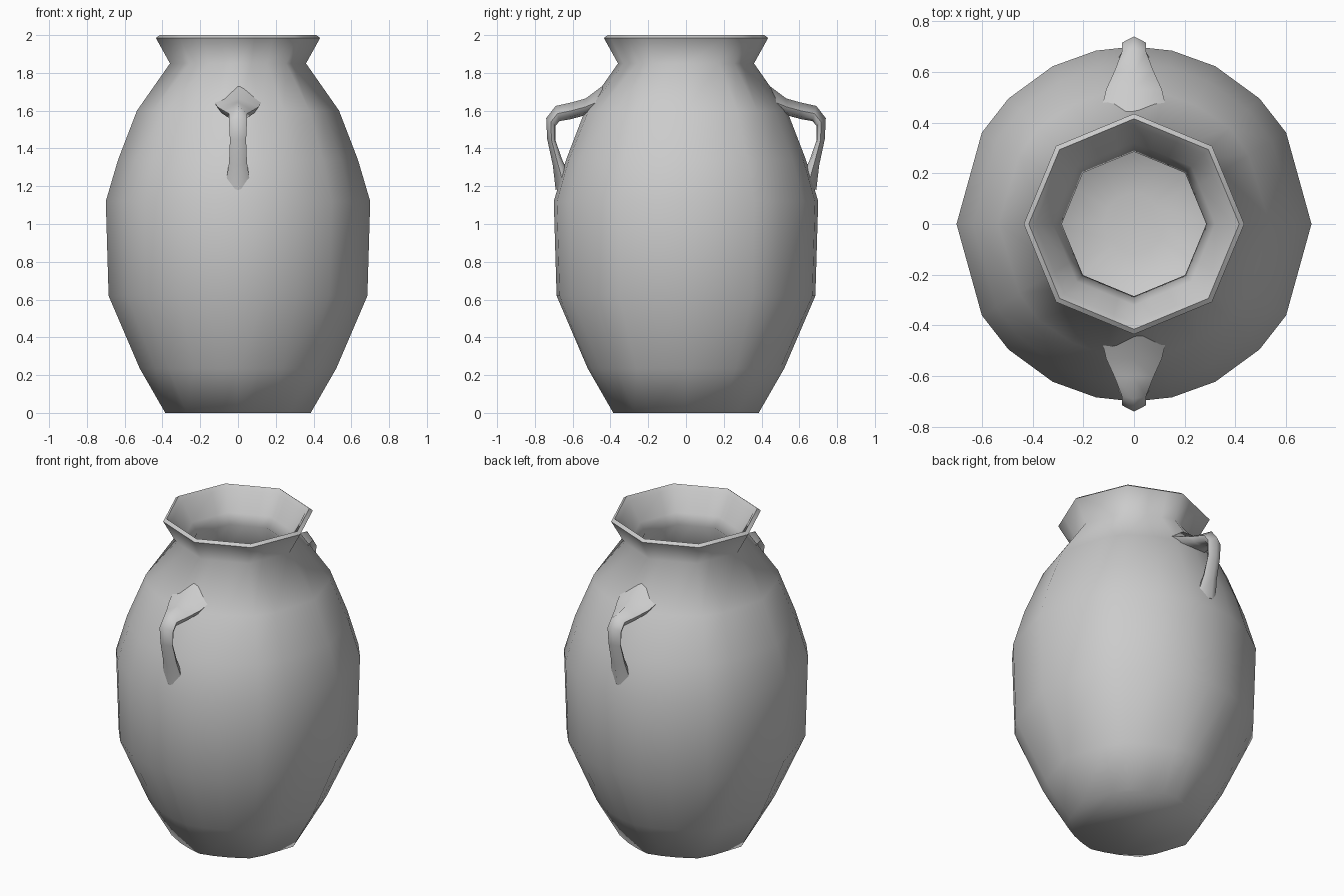
import bpy, bmesh
from math import radians, cos, sin, degrees

if "Cube" in bpy.data.objects:
    bpy.data.objects.remove(bpy.data.objects["Cube"])

# Uneven ring angles shared by every level of the pot
QUARTER = [0, 31, 45, 62.7, 77.6]
ANGLES = QUARTER + [180 - a for a in [90] + QUARTER[:0:-1]]
ANGLES = sorted(set(ANGLES + [90]))
ANGLES = ANGLES + [a + 180 for a in ANGLES]


def finish(bm, name):
    bmesh.ops.recalc_face_normals(bm, faces=bm.faces)
    mesh = bpy.data.meshes.new(name)
    bm.to_mesh(mesh)
    bm.free()
    ob = bpy.data.objects.new(name, mesh)
    bpy.context.collection.objects.link(ob)
    bpy.ops.object.select_all(action='DESELECT')
    bpy.context.view_layer.objects.active = ob
    ob.select_set(True)
    bpy.ops.object.shade_smooth_by_angle(angle=radians(70))
    return ob


def loft(bm, rings):
    n = len(rings[0])
    for a, b in zip(rings, rings[1:]):
        for i in range(n):
            j = (i + 1) % n
            bm.faces.new((a[i], a[j], b[j], b[i]))
    bm.faces.new(rings[0])
    bm.faces.new(rings[-1])


# Pot: outside from base to lip, then inside down to the floor
# (radius, height, how octagonal)
PROFILE = [(0.385, 0, .5), (0.52, 0.235, .3), (0.685, 0.62, 0), (0.70, 1.12, 0),
           (0.635, 1.34, 0), (0.535, 1.60, .2), (0.36, 1.85, 1), (0.435, 1.985, 1),
           (0.415, 2.0, 1), (0.39, 1.975, 1), (0.32, 1.86, 1), (0.285, 1.80, 1),
           (0.46, 1.56, .2), (0.63, 1.12, 0), (0.62, 0.62, 0), (0.45, 0.23, 0),
           (0.32, 0.09, 0), (0.12, 0.05, 0)]
bm = bmesh.new()
rings = []
for r, z, w in PROFILE:
    ring = []
    for a in ANGLES:
        octagon = cos(radians(22.5)) / cos(radians(a % 45 - 22.5))
        k = r * (1 - w + w * octagon)
        ring.append(bm.verts.new((k * cos(radians(a)), k * sin(radians(a)), z)))
    rings.append(ring)
loft(bm, rings)
finish(bm, "pot")

# Handles: outer ridge and inner edge in side view, with half width
HANDLE = [((0.43, 1.74), (0.44, 1.58), 0.14), ((0.53, 1.665), (0.535, 1.575), 0.115),
          ((0.60, 1.645), (0.61, 1.555), 0.08), ((0.69, 1.625), (0.67, 1.545), 0.05),
          ((0.74, 1.56), (0.69, 1.52), 0.05), ((0.735, 1.45), (0.69, 1.44), 0.045),
          ((0.705, 1.31), (0.655, 1.34), 0.05), ((0.69, 1.18), (0.60, 1.22), 0.07)]
SECTION = [(0, 0), (0.95, 0.5), (0.75, 0.85), (0, 1), (-0.75, 0.85), (-0.95, 0.5)]
for side, name in ((1, "back_handle"), (-1, "front_handle")):
    bm = bmesh.new()
    loft(bm, [[bm.verts.new((u * hw, side * (o[0] + (i[0] - o[0]) * t), o[1] + (i[1] - o[1]) * t))
               for u, t in SECTION] for o, i, hw in HANDLE])
    finish(bm, name)
